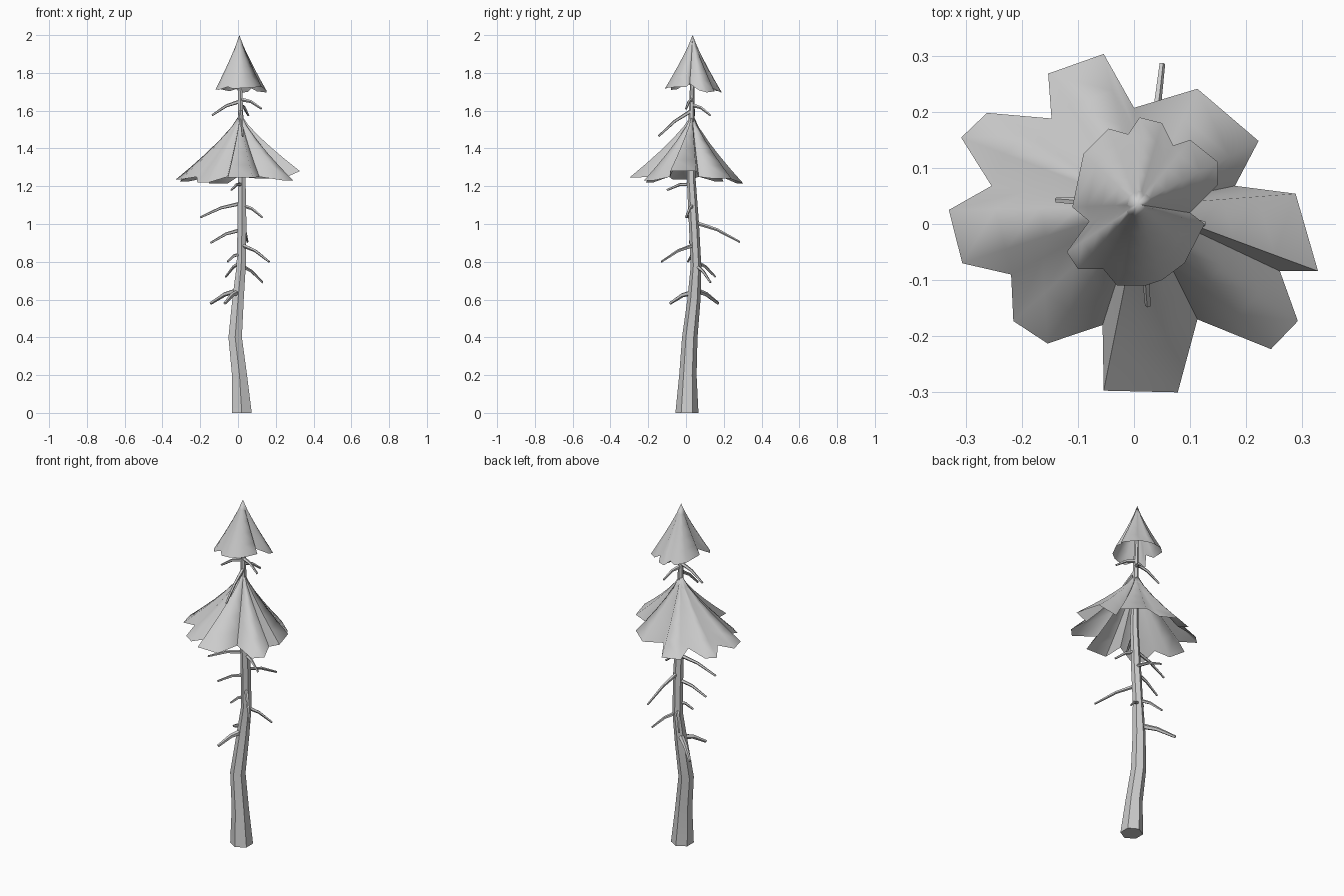
import bpy
import math
from mathutils import Vector

default_cube = bpy.data.objects.get("Cube")
if default_cube:
    bpy.data.objects.remove(default_cube, do_unlink=True)

# One grey for the whole tree
grey = bpy.data.materials.new("plain_grey")
grey.use_nodes = True
grey.diffuse_color = (0.6, 0.6, 0.6, 1)
grey.node_tree.nodes["Principled BSDF"].inputs["Base Color"].default_value = grey.diffuse_color


def make_object(name, verts, faces, sharp_angle):
    mesh = bpy.data.meshes.new(name)
    mesh.from_pydata(verts, [], faces)
    mesh.materials.append(grey)
    obj = bpy.data.objects.new(name, mesh)
    bpy.context.collection.objects.link(obj)
    bpy.ops.object.select_all(action="DESELECT")
    obj.select_set(True)
    bpy.context.view_layer.objects.active = obj
    bpy.ops.object.shade_smooth_by_angle(angle=math.radians(sharp_angle))
    return obj


def bridge(first, second, count):
    """Quads joining two rings of vertices that start at the given indices."""
    return [(first + i, first + (i + 1) % count, second + (i + 1) % count, second + i)
            for i in range(count)]


def make_tube(name, centres, radii, sides, level=False):
    """Capped tapering tube along a path; level keeps its rings horizontal."""
    verts, faces = [], []
    for k, centre in enumerate(centres):
        before = centres[max(k - 1, 0)]
        after = centres[min(k + 1, len(centres) - 1)]
        along = Vector((0, 0, 1)) if level else (after - before).normalized()
        across = Vector((0, 1, 0)) if level else along.cross(Vector((0, 0, 1))).normalized()
        other = along.cross(across)
        for i in range(sides):
            a = math.tau * i / sides
            verts.append(centre + radii[k] * (across * math.cos(a) + other * math.sin(a)))
        if k:
            faces += bridge((k - 1) * sides, k * sides, sides)
    last = (len(centres) - 1) * sides
    faces.append(tuple(reversed(range(sides))))
    faces.append(tuple(range(last, last + sides)))
    return make_object(name, verts, faces, 50)


def make_canopy(name, apex, rim, flare, rings=5):
    """Open pleated skirt hanging from the apex to an uneven rim."""
    count = len(rim)
    verts, faces = [apex], []
    for k in range(1, rings + 1):
        drop = k / rings
        spread = drop ** flare
        for point in rim:
            offset = point - apex
            verts.append(apex + Vector((offset.x * spread, offset.y * spread, offset.z * drop)))
        start = 1 + (k - 1) * count
        if k == 1:
            faces += [(0, start + (i + 1) % count, start + i) for i in range(count)]
        else:
            faces += bridge(start, start - count, count)
    # The rims run clockwise, so flip everything to face outwards
    obj = make_object(name, verts, [tuple(f) for f in faces], 75)
    obj.data.update()
    return obj


# Trunk: height, x, y, radius
trunk_path = [
    (0, .02, .005, .061), (.2, .008, .01, .046), (.4, -.015, .02, .041),
    (.6, 0, .042, .035), (.78, .017, .053, .028), (1, .021, .042, .027),
    (1.25, .02, .027, .023), (1.6, .014, .03, .015), (1.8, .01, .034, .01)]
make_tube("trunk", [Vector((x, y, z)) for z, x, y, r in trunk_path],
          [r for z, x, y, r in trunk_path], 6, level=True)


def trunk_centre(height):
    for low, high in zip(trunk_path, trunk_path[1:]):
        if height <= high[0]:
            t = (height - low[0]) / (high[0] - low[0])
            a, b = Vector((low[1], low[2], low[0])), Vector((high[1], high[2], high[0]))
            return a.lerp(b, t)


# Lower canopy: each lobe is a notch and two outer corners, with the hem height
lobes = [
    ((0, .207), (.113, .241), (.222, .148), 1.24),
    ((.18, .068), (.288, .054), (.328, -.084), 1.28),
    ((.26, -.084), (.292, -.173), (.244, -.223), 1.23),
    ((.113, -.17), (.078, -.3), (-.054, -.297), 1.245),
    ((-.056, -.18), (-.154, -.213), (-.215, -.173), 1.22),
    ((-.219, -.09), (-.306, -.07), (-.33, .025), 1.235),
    ((-.254, .068), (-.308, .154), (-.262, .198), 1.225),
    ((-.147, .188), (-.153, .268), (-.054, .303), 1.215)]
hem = []
for notch, corner_a, corner_b, height in lobes:
    hem.append(Vector((*notch, 1.25)))
    hem.append(Vector((*corner_a, height)))
    hem.append(Vector((*corner_b, height)))
make_canopy("lower_canopy", Vector((.012, .033, 1.585)), hem, 1.25)

# Upper canopy: outline in plan, hanging lower where it reaches further out
tip = Vector((.007, .035, 2))
outline = [
    (.01, .19), (.05, .18), (.07, .14), (.1, .15), (.15, .11), (.15, .07), (.1, .02),
    (.126, 0), (.09, -.07), (.05, -.1), (.02, -.11), (-.03, -.11), (-.055, -.08),
    (-.1, -.08), (-.12, -.05), (-.08, .005), (-.11, .03), (-.09, .125), (-.045, .17),
    (-.01, .16)]
hem = []
for x, y in outline:
    reach = math.hypot(x - tip.x, y - tip.y)
    hem.append(Vector((x, y, 1.8 - .6 * reach - .06 * y)))
make_canopy("upper_canopy", tip, hem, 1.15)

# Bare branches: height on the trunk, then the drooping tip
branches = [
    (.65, -.145, .17, .58), (.64, -.07, -.085, .58), (.8, -.065, .155, .72),
    (.84, -.055, .01, .8), (.78, .13, .13, .69), (.89, .165, -.13, .8),
    (.97, -.145, .02, .9), (1.01, .05, .285, .905), (1.11, -.2, .01, 1.035),
    (1.1, .13, 0, 1.035), (1.21, -.035, -.1, 1.18), (1.65, -.138, .043, 1.575),
    (1.66, .125, 0, 1.61), (1.63, .055, .13, 1.575), (1.6, .025, -.145, 1.465)]
for number, (height, *end) in enumerate(branches, 1):
    root, end = trunk_centre(height), Vector(end)
    middle = root.lerp(end, .5) + Vector((0, 0, .013))
    thick = .016 if height < .7 else .011
    make_tube(f"branch_{number}", [root, middle, end],
              [thick, thick * .75, thick * .5], 5)
